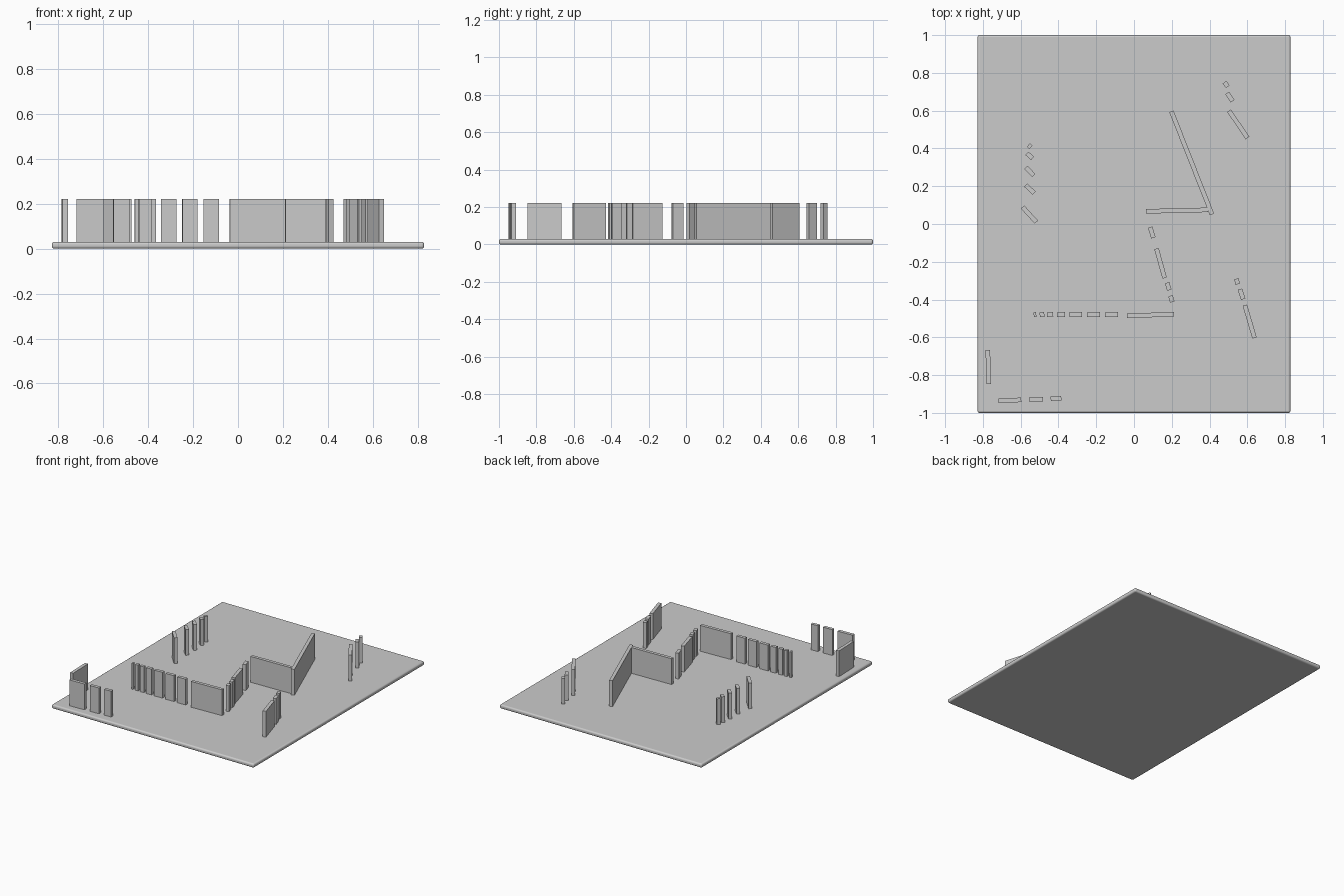
import bpy, math

BASE_TOP, WALL_TOP, THICK = 0.03, 0.221, 0.024


def box(name, center, size, angle=0.0):
    bpy.ops.mesh.primitive_cube_add(size=1, location=center, rotation=(0, 0, angle))
    ob = bpy.context.object
    ob.name = name
    ob.scale = size
    bpy.ops.object.transform_apply(location=False, rotation=False, scale=True)
    return ob


def wall(name, x1, y1, x2, y2, thick=THICK):
    z0 = BASE_TOP - 0.005
    return box(name, ((x1 + x2) / 2, (y1 + y2) / 2, (z0 + WALL_TOP) / 2),
               (math.hypot(x2 - x1, y2 - y1), thick, WALL_TOP - z0),
               math.atan2(y2 - y1, x2 - x1))


# Ground slab with softly rounded rim
slab = box("ground_slab", (0, 0, BASE_TOP / 2), (1.656, 2.0, BASE_TOP))
bev = slab.modifiers.new("rounded_rim", "BEVEL")
bev.width = 0.011
bev.segments = 4
bpy.context.view_layer.objects.active = slab
bpy.ops.object.shade_smooth_by_angle(angle=math.radians(35))

# Wall groups: each wall is a centre line from (x1, y1) to (x2, y2)
groups = {
    "long_diagonal_wall": [(0.198, 0.596, 0.413, 0.051)],
    "cross_wall": [(0.063, 0.067, 0.392, 0.075)],
    "centre_slanted_wall": [
        (0.085, -0.017, 0.103, -0.073), (0.119, -0.130, 0.162, -0.286),
        (0.175, -0.311, 0.187, -0.350), (0.193, -0.380, 0.203, -0.413)],
    "front_wall": [(-0.037, -0.487, 0.211, -0.477)],
    "front_row_pillar": [
        (a, -0.481, b, -0.479) for a, b in (
            (-0.153, -0.085), (-0.248, -0.180), (-0.343, -0.275), (-0.407, -0.365),
            (-0.460, -0.428), (-0.499, -0.475), (-0.531, -0.518))],
    "corner_wall": [
        (-0.774, -0.667, -0.769, -0.847), (-0.718, -0.936, -0.597, -0.931),
        (-0.555, -0.930, -0.481, -0.927), (-0.441, -0.925, -0.385, -0.922)],
    "left_pillar": [
        (-0.590, 0.090, -0.517, 0.010), (-0.573, 0.206, -0.529, 0.163),
        (-0.573, 0.300, -0.531, 0.257), (-0.567, 0.374, -0.537, 0.348),
        (-0.559, 0.418, -0.546, 0.406)],
    "back_right_wall": [
        (0.479, 0.750, 0.497, 0.727), (0.493, 0.694, 0.522, 0.651),
        (0.503, 0.600, 0.601, 0.455)],
    "right_wall": [
        (0.541, -0.290, 0.550, -0.318), (0.561, -0.345, 0.578, -0.398),
        (0.587, -0.430, 0.638, -0.603)],
}
for name, lines in groups.items():
    for i, line in enumerate(lines):
        wall(f"{name}_{i + 1}", *line)
